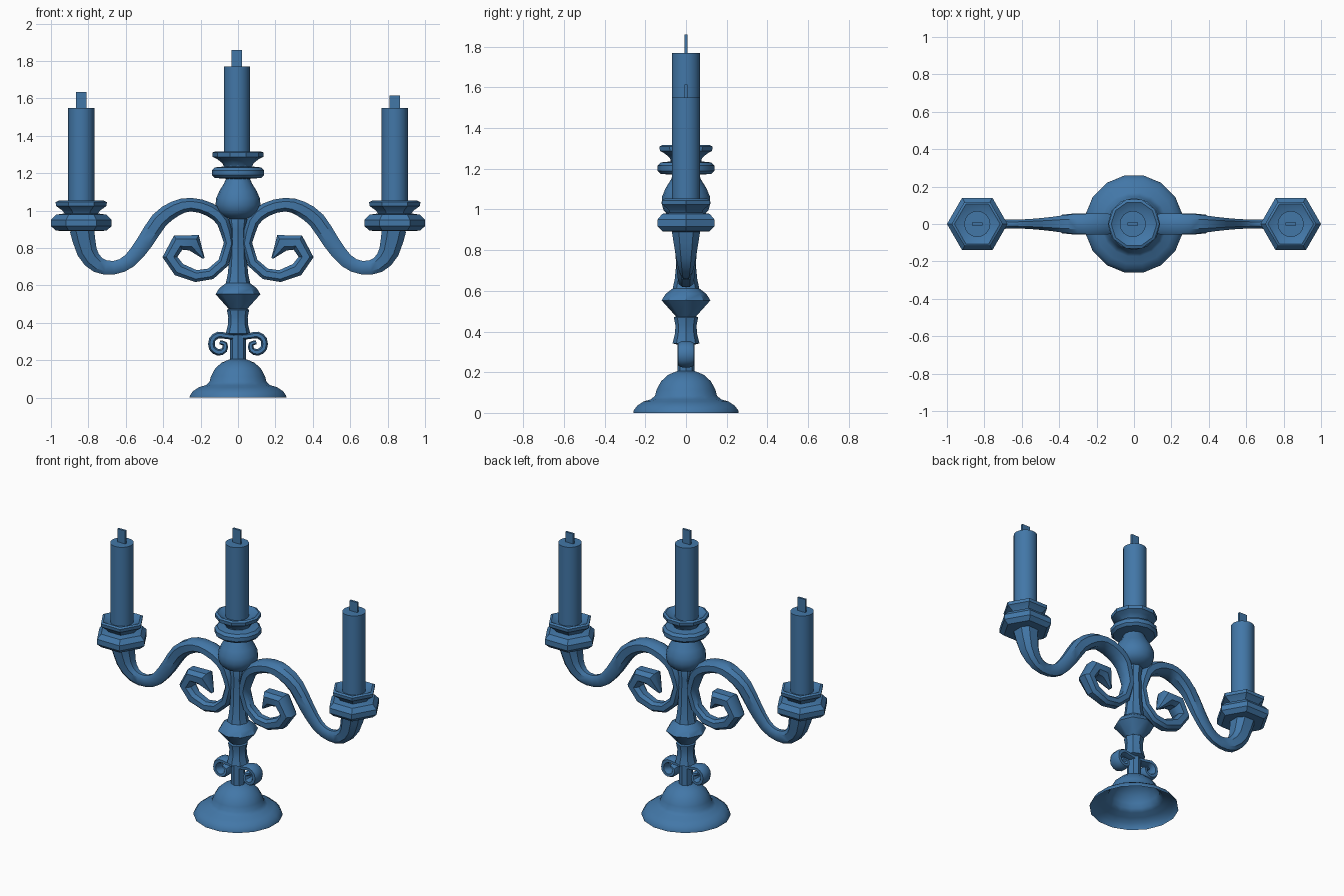
import bpy
import bmesh
import math
from mathutils import Vector

cube = bpy.data.objects.get("Cube")
if cube:
    bpy.data.objects.remove(cube, do_unlink=True)

# One blue for the whole piece
blue = bpy.data.materials.new("steel blue")
blue.use_nodes = True
colour = (0.055, 0.185, 0.39, 1)
blue.diffuse_color = colour
blue.node_tree.nodes["Principled BSDF"].inputs["Base Color"].default_value = colour


def finish(name, bm, angle=35):
    """Turn a bmesh into a shaded, coloured object."""
    bmesh.ops.recalc_face_normals(bm, faces=bm.faces)
    mesh = bpy.data.meshes.new(name)
    bm.to_mesh(mesh)
    bm.free()
    mesh.materials.append(blue)
    obj = bpy.data.objects.new(name, mesh)
    bpy.context.collection.objects.link(obj)
    bpy.ops.object.select_all(action="DESELECT")
    obj.select_set(True)
    bpy.context.view_layer.objects.active = obj
    bpy.ops.object.shade_smooth_by_angle(angle=math.radians(angle))
    return obj


def bridge(bm, rings):
    """Join successive rings of vertices with quads."""
    for low, high in zip(rings, rings[1:]):
        count = len(low)
        for i in range(count):
            j = (i + 1) % count
            bm.faces.new((low[i], low[j], high[j], high[i]))


def lathe(name, profile, sides, x=0, turn=0, bottom=True, top=True):
    """Revolve (radius, height) pairs about a vertical axis."""
    bm = bmesh.new()
    rings = []
    for radius, z in profile:
        ring = []
        for i in range(sides):
            a = math.tau * (i + turn) / sides
            ring.append(bm.verts.new((x + radius * math.cos(a), radius * math.sin(a), z)))
        rings.append(ring)
    bridge(bm, rings)
    if bottom:
        bm.faces.new(rings[0][::-1])
    if top:
        bm.faces.new(rings[-1])
    return finish(name, bm)


def smooth_path(points, steps):
    """Catmull-Rom interpolation through the control points."""
    pts = [Vector(p) for p in points]
    out = []
    for i in range(len(pts) - 1):
        a, b, c = pts[max(i - 1, 0)], pts[i], pts[i + 1]
        d = pts[min(i + 2, len(pts) - 1)]
        for k in range(steps):
            t = k / steps
            out.append((b * 2 + (c - a) * t + (a * 2 - b * 5 + c * 4 - d) * t * t
                        + (b * 3 - a - c * 3 + d) * t ** 3) / 2)
    return out + [pts[-1]]


def sweep(name, path, side, chamfer=0.5):
    """Sweep a chamfered bar along (x, z, half width, half depth) points."""
    bm = bmesh.new()
    section = [(1, chamfer), (chamfer, 1), (-chamfer, 1), (-1, chamfer),
               (-1, -chamfer), (-chamfer, -1), (chamfer, -1), (1, -chamfer)]
    rings = []
    for i, (x, z, width, depth) in enumerate(path):
        before, after = path[max(i - 1, 0)], path[min(i + 1, len(path) - 1)]
        tangent = Vector((after[0] - before[0], after[1] - before[1])).normalized()
        ring = []
        for u, v in section:
            px = x - tangent.y * u * width
            pz = z + tangent.x * u * width
            ring.append(bm.verts.new((px * side, v * depth, pz)))
        rings.append(ring)
    bridge(bm, rings)
    bm.faces.new(rings[0][::-1])
    bm.faces.new(rings[-1])
    return finish(name, bm)


def candle(name, x, low, high, wick_top):
    """Round candle with a flat wick plate."""
    lathe(name, [(0.07, low), (0.07, high)], 16, x)
    bm = bmesh.new()
    bmesh.ops.create_cube(bm, size=1)
    for v in bm.verts:
        v.co = (x + v.co.x * 0.056, v.co.y * 0.014,
                high - 0.01 if v.co.z < 0 else wick_top)
    finish(name + "_wick", bm)


# Hollow domed foot
lathe("foot", [(0.264, 0), (0.262, 0.012), (0.245, 0.035), (0.215, 0.055), (0.175, 0.067),
               (0.155, 0.085), (0.147, 0.115), (0.125, 0.155), (0.09, 0.187),
               (0.045, 0.205), (0.01, 0.21)], 16, turn=0.5, bottom=False)

# Faceted stem
lathe("stem", [(0.042, 0.2), (0.042, 0.335), (0.066, 0.342), (0.054, 0.39), (0.052, 0.43),
               (0.06, 0.47), (0.05, 0.475), (0.12, 0.553), (0.1, 0.585), (0.065, 0.612),
               (0.055, 0.66), (0.047, 0.74), (0.042, 0.9), (0.05, 0.95), (0.04, 0.975)], 8)

# Rounded bulb and central drip dishes
lathe("bulb", [(0.045, 0.955), (0.085, 0.97), (0.11, 0.995), (0.12, 1.03), (0.117, 1.065),
               (0.1, 1.105), (0.075, 1.145), (0.06, 1.18)], 16)
lathe("lower_dish", [(0.06, 1.17), (0.125, 1.175), (0.14, 1.19), (0.14, 1.215),
                     (0.125, 1.231), (0.075, 1.236), (0.075, 1.25)], 12)
lathe("upper_dish", [(0.075, 1.235), (0.085, 1.255), (0.11, 1.275), (0.135, 1.288),
                     (0.137, 1.31), (0.122, 1.317), (0.085, 1.295)], 10)
candle("centre_candle", -0.006, 1.28, 1.77, 1.86)

# Arm control points from the cup down, over the crest and round to the curl
arm = [(0.834, 0.9, 0.066, 0.07), (0.807, 0.78, 0.054, 0.05), (0.749, 0.71, 0.043, 0.033),
       (0.663, 0.695, 0.036, 0.023), (0.578, 0.733, 0.038, 0.025), (0.497, 0.834, 0.044, 0.03),
       (0.422, 0.947, 0.046, 0.038), (0.337, 1.01, 0.042, 0.05), (0.251, 1.032, 0.036, 0.055),
       (0.15, 1.005, 0.037, 0.055), (0.08, 0.941, 0.034, 0.05), (0.048, 0.824, 0.028, 0.04)]
curl = [(0.078, 0.722, 0.03, 0.036), (0.146, 0.662, 0.031, 0.035), (0.225, 0.65, 0.032, 0.036),
        (0.316, 0.685, 0.037, 0.042), (0.364, 0.752, 0.04, 0.05), (0.32, 0.829, 0.044, 0.055),
        (0.235, 0.828, 0.048, 0.055), (0.183, 0.745, 0.005, 0.012)]
full_arm = smooth_path(arm, 2) + curl

# Small scroll on the stem
scroll = [(0.02, 0.325, 0.016, 0.036), (0.065, 0.33, 0.016, 0.036), (0.105, 0.335, 0.018, 0.04),
          (0.138, 0.31, 0.018, 0.04), (0.138, 0.265, 0.018, 0.04), (0.105, 0.242, 0.018, 0.04),
          (0.073, 0.255, 0.016, 0.036), (0.07, 0.287, 0.014, 0.03), (0.098, 0.296, 0.01, 0.024)]
small_scroll = smooth_path(scroll, 2)

# Mirrored arms with hexagonal cups and candles
for side, label, wick_top in ((1, "left", 1.615), (-1, "right", 1.635)):
    sweep(label + "_arm", full_arm, side)
    sweep(label + "_stem_scroll", small_scroll, side)
    x = 0.838 * side
    lathe(label + "_cup", [(0.07, 0.89), (0.135, 0.893), (0.162, 0.917), (0.162, 0.95),
                           (0.135, 0.978), (0.09, 0.985), (0.1, 1.0), (0.135, 1.025),
                           (0.137, 1.045), (0.122, 1.053), (0.085, 1.035)], 6, x)
    candle(label + "_candle", x, 1.01, 1.55, wick_top)
